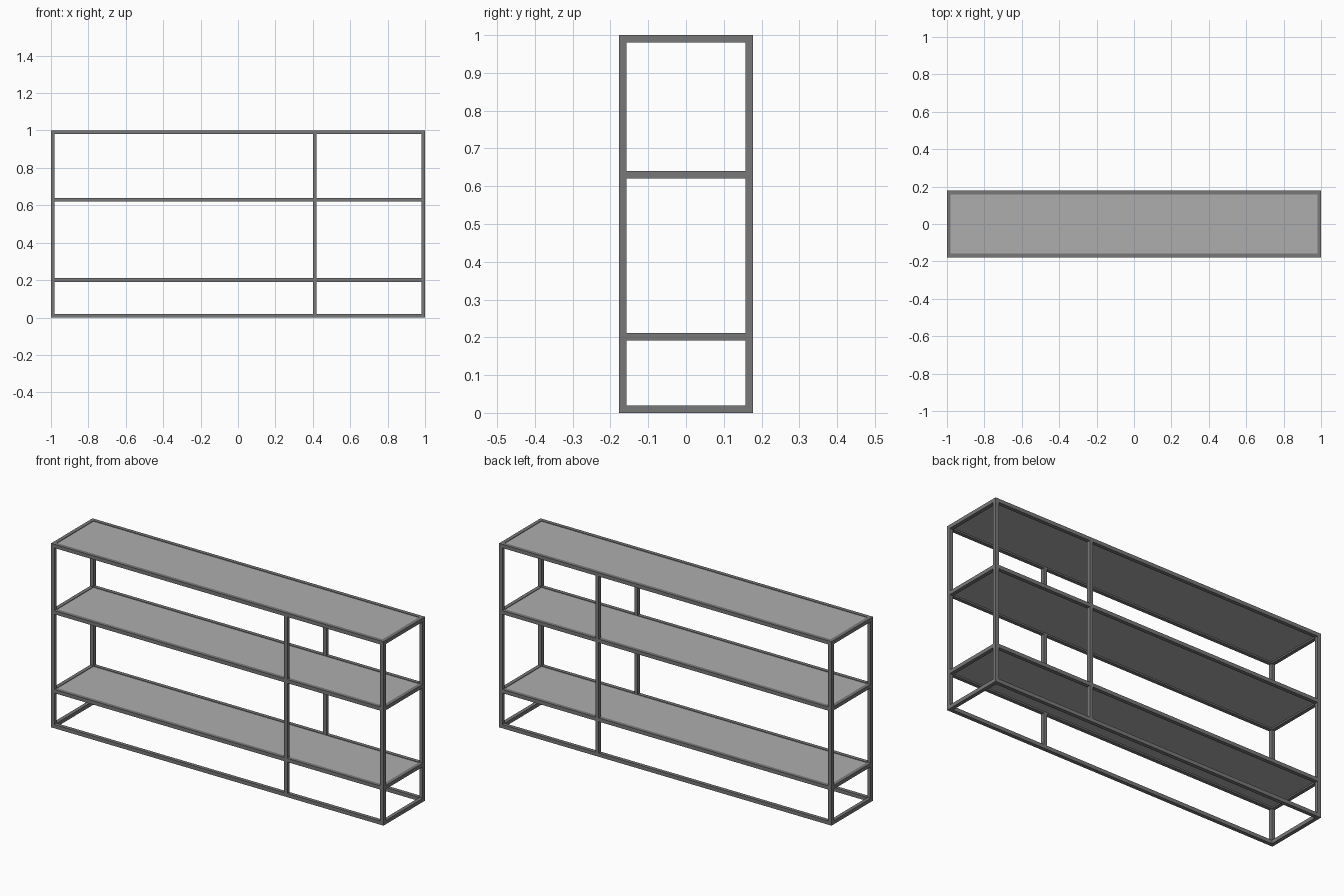
import bpy

if "Cube" in bpy.data.objects:
    bpy.data.objects.remove(bpy.data.objects["Cube"])

W, D, H, T = 1.0, 0.178, 1.0, 0.02   # half width, half depth, height, tube size
MID_X = 0.411                         # centre of the intermediate posts
LEVELS = {"base": 0.01, "lower": 0.201, "middle": 0.63, "top": 0.99}


def material(name, value):
    m = bpy.data.materials.new(name)
    m.diffuse_color = (value, value, value, 1)
    m.use_nodes = True
    m.node_tree.nodes["Principled BSDF"].inputs["Base Color"].default_value = m.diffuse_color
    return m


metal = material("dark grey metal", 0.19)
panel = material("light grey panel", 0.42)


def box(name, lo, hi, mat):
    """Box between two opposite corners."""
    bpy.ops.mesh.primitive_cube_add(size=1, location=[(a + b) / 2 for a, b in zip(lo, hi)])
    ob = bpy.context.object
    ob.name = name
    ob.scale = [b - a for a, b in zip(lo, hi)]
    bpy.ops.object.transform_apply(location=False, rotation=False, scale=True)
    ob.data.materials.append(mat)
    return ob


# Corner posts and intermediate posts, front and back
for side, y in (("front", -D), ("back", D - T)):
    for pos, x in (("left", -W), ("right", W - T)):
        box(f"{side}_{pos}_post", (x, y, 0), (x + T, y + T, H), metal)
    box(f"{side}_middle_post", (MID_X - T / 2, y, T), (MID_X + T / 2, y + T, H - T), metal)

for level, z in LEVELS.items():
    lo, hi = z - T / 2, z + T / 2
    # Long rails, split around the middle post on the inner levels
    spans = [(-W + T, W - T)]
    if level in ("lower", "middle"):
        spans = [(-W + T, MID_X - T / 2), (MID_X + T / 2, W - T)]
    for side, y in (("front", -D), ("back", D - T)):
        for a, b in spans:
            box(f"{level}_{side}_rail", (a, y, lo), (b, y + T, hi), metal)
    # Short end rails
    for pos, x in (("left", -W), ("right", W - T)):
        box(f"{level}_{pos}_rail", (x, -D + T, lo), (x + T, D - T, hi), metal)
    # Inset shelf panel
    if level != "base":
        box(f"{level}_shelf_panel", (-W + T, -D + T, hi - 0.012), (W - T, D - T, hi - 0.003), panel)
